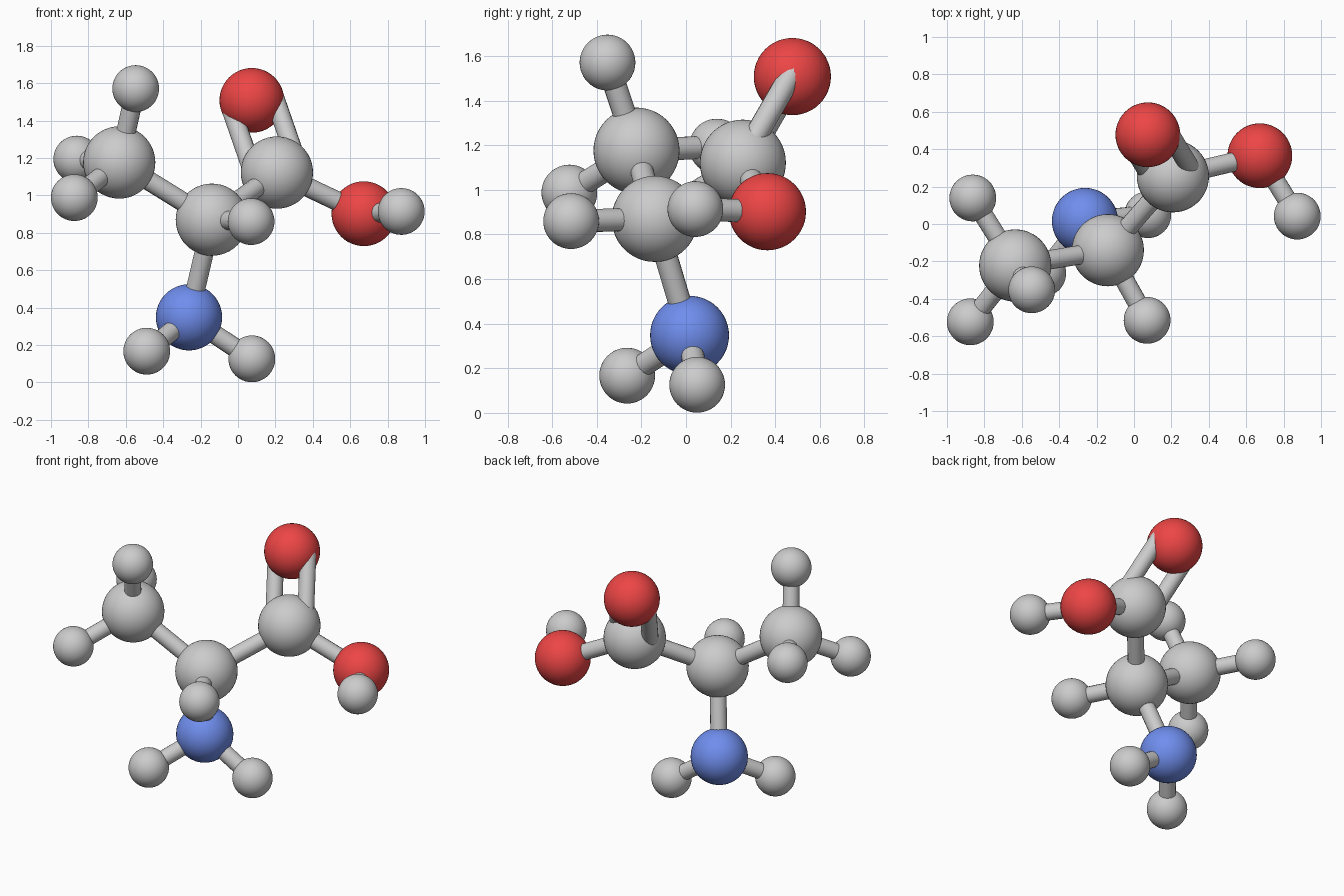
import bpy
import math
from mathutils import Vector

if "Cube" in bpy.data.objects:
    bpy.data.objects.remove(bpy.data.objects["Cube"])

BOND_R = 0.052
Z = Vector((0, 0, 1))


def material(name, color):
    m = bpy.data.materials.new(name)
    m.diffuse_color = color
    m.use_nodes = True
    m.node_tree.nodes["Principled BSDF"].inputs["Base Color"].default_value = m.diffuse_color
    return m


RED = material("oxygen_red", (0.85, 0.06, 0.06, 1))
BLUE = material("nitrogen_blue", (0.16, 0.27, 0.85, 1))

# element: radius, material
KINDS = {"carbon": (0.193, None), "hydrogen": (0.125, None),
         "oxygen": (0.173, RED), "nitrogen": (0.177, BLUE)}

# atom name: element, centre
ATOMS = {
    "methyl_carbon": ("carbon", (-0.635, -0.222, 1.176)),
    "methyl_hydrogen_top": ("hydrogen", (-0.547, -0.352, 1.571)),
    "methyl_hydrogen_back": ("hydrogen", (-0.862, 0.139, 1.194)),
    "methyl_hydrogen_front": ("hydrogen", (-0.875, -0.523, 0.988)),
    "centre_carbon": ("carbon", (-0.140, -0.140, 0.870)),
    "centre_hydrogen": ("hydrogen", (0.070, -0.515, 0.860)),
    "acid_carbon": ("carbon", (0.208, 0.255, 1.122)),
    "double_oxygen": ("oxygen", (0.074, 0.477, 1.508)),
    "hydroxyl_oxygen": ("oxygen", (0.673, 0.365, 0.902)),
    "hydroxyl_hydrogen": ("hydrogen", (0.873, 0.042, 0.914)),
    "amine_nitrogen": ("nitrogen", (-0.262, 0.016, 0.348)),
    "amine_hydrogen_left": ("hydrogen", (-0.488, -0.264, 0.167)),
    "amine_hydrogen_right": ("hydrogen", (0.074, 0.050, 0.126)),
}

# bonded pairs: first atom, second atom, number of rods
BONDS = [
    ("methyl_carbon", "methyl_hydrogen_top", 1),
    ("methyl_carbon", "methyl_hydrogen_back", 1),
    ("methyl_carbon", "methyl_hydrogen_front", 1),
    ("centre_carbon", "methyl_carbon", 1),
    ("centre_carbon", "centre_hydrogen", 1),
    ("centre_carbon", "acid_carbon", 1),
    ("centre_carbon", "amine_nitrogen", 1),
    ("acid_carbon", "double_oxygen", 2),
    ("acid_carbon", "hydroxyl_oxygen", 1),
    ("hydroxyl_oxygen", "hydroxyl_hydrogen", 1),
    ("amine_nitrogen", "amine_hydrogen_left", 1),
    ("amine_nitrogen", "amine_hydrogen_right", 1),
]


def atom(name, kind, centre):
    radius, mat = KINDS[kind]
    bpy.ops.mesh.primitive_uv_sphere_add(segments=48, ring_count=24,
                                         radius=radius, location=centre)
    ob = bpy.context.object
    ob.name = name
    bpy.ops.object.shade_smooth()
    if mat:
        ob.data.materials.append(mat)


def bond(a, b, count):
    start, end = Vector(ATOMS[a][1]), Vector(ATOMS[b][1])
    axis = end - start
    turn = Z.rotation_difference(axis)
    side = turn @ Vector((1, 0, 0))
    for shift in ([0] if count == 1 else [-0.12, 0.12]):
        bpy.ops.mesh.primitive_cylinder_add(
            vertices=16, radius=BOND_R, depth=axis.length,
            location=(start + end) / 2 + side * shift,
            rotation=turn.to_euler())
        bpy.context.object.name = f"bond_{a}_{b}"
        bpy.ops.object.shade_smooth_by_angle(angle=math.radians(40))


# atoms
for name, (kind, centre) in ATOMS.items():
    atom(name, kind, centre)

# connecting rods
for pair in BONDS:
    bond(*pair)
